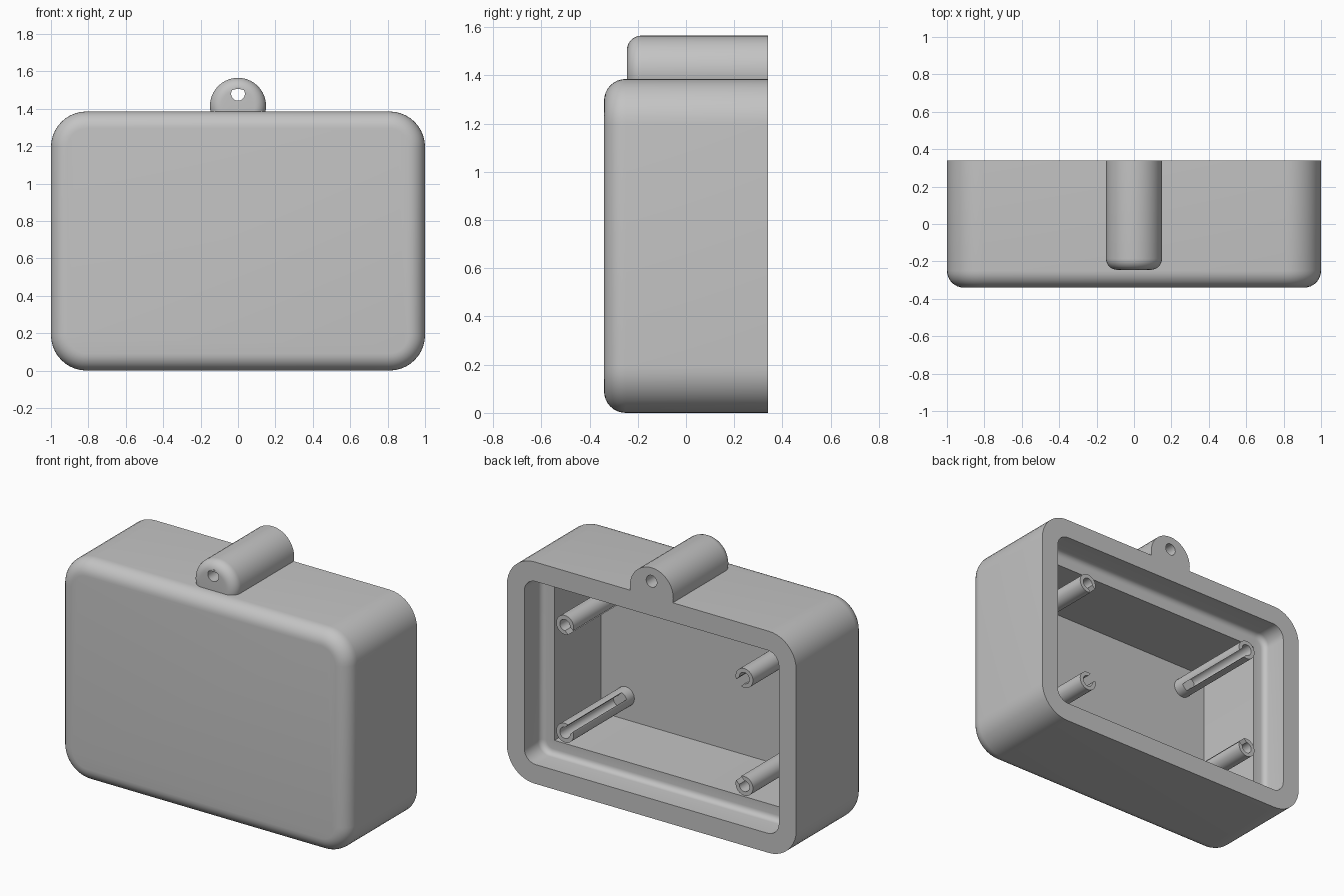
import bpy, bmesh
from math import pi, sin, cos, asin, radians

cube = bpy.data.objects.get("Cube")
if cube:
    bpy.data.objects.remove(cube)

grey = bpy.data.materials.new("plain grey")
grey.use_nodes = True
grey.diffuse_color = (0.55, 0.55, 0.55, 1)
grey.node_tree.nodes["Principled BSDF"].inputs["Base Color"].default_value = (0.55, 0.55, 0.55, 1)

BACK = 0.34
MID_Z = 0.6925


def arc(cx, cz, r, start, end, steps):
    """Points (x, z) along an arc, angles in radians."""
    angles = [start + (end - start) * i / steps for i in range(steps + 1)]
    return [(cx + r * cos(a), cz + r * sin(a)) for a in angles]


def circle(cz, r, steps=40):
    return arc(0, cz, r, 0, 2 * pi, steps)[:-1]


def rounded_rect(hx, hz, r):
    points = []
    for quarter, (sx, sz) in enumerate([(1, 1), (-1, 1), (-1, -1), (1, -1)]):
        start = quarter * pi / 2
        points += arc(sx * (hx - r), MID_Z + sz * (hz - r), r, start, start + pi / 2, 10)
    return points


def loft(name, rings, cap=True):
    """Bridge (y, outline) rings; cap the ends, or join last ring to first."""
    bm = bmesh.new()
    loops = [[bm.verts.new((x, y, z)) for x, z in outline] for y, outline in rings]
    pairs = list(zip(loops, loops[1:]))
    if cap:
        bm.faces.new(loops[0])
        bm.faces.new(loops[-1])
    else:
        pairs.append((loops[-1], loops[0]))
    count = len(loops[0])
    for a, b in pairs:
        for i in range(count):
            j = (i + 1) % count
            bm.faces.new((a[i], a[j], b[j], b[i]))
    bmesh.ops.recalc_face_normals(bm, faces=bm.faces)
    mesh = bpy.data.meshes.new(name)
    bm.to_mesh(mesh)
    bm.free()
    mesh.materials.append(grey)
    obj = bpy.data.objects.new(name, mesh)
    bpy.context.collection.objects.link(obj)
    bpy.ops.object.select_all(action='DESELECT')
    obj.select_set(True)
    bpy.context.view_layer.objects.active = obj
    bpy.ops.object.shade_smooth_by_angle(angle=radians(30))
    return obj


def fillet(radius, steps=8):
    """(inset, depth) pairs rolling from a flat end face onto the side wall."""
    return [(radius * (1 - sin(t)), radius * (1 - cos(t)))
            for t in (pi / 2 * i / steps for i in range(steps + 1))]


# Case shell: filleted front, open back, lid recess, ledge and square pocket
rings = [(-BACK + d, rounded_rect(1 - i, MID_Z - i, 0.19 - i)) for i, d in fillet(0.09)]
rings.append((BACK, rounded_rect(1, MID_Z, 0.19)))
rings.append((BACK, rounded_rect(0.88, 0.572, 0.08)))
rings += [(0.17 + d, rounded_rect(0.88 - i, 0.572 - i, 0.08 - i))
          for i, d in reversed(fillet(0.035, 5))]
rings += [(y, rounded_rect(0.79, 0.4825, 0.001)) for y in (0.17, -0.29)]
loft("case_shell", rings)

# Hanging lug: round bar with a filleted front and a hole along its length
LUG_Z, HOLE_Z, HOLE_R = 1.415, 1.48, 0.037
rings = [(-0.245 + d, circle(LUG_Z, 0.15 - i)) for i, d in fillet(0.06)]
rings.append((BACK, circle(LUG_Z, 0.15)))
rings += [(y, circle(HOLE_Z, HOLE_R)) for y in (BACK, -0.245)]
loft("hanging_lug", rings, cap=False)

# Four slotted screw posts, each slot turned to the middle of the case
R, BORE, HALF_SLOT = 0.06, 0.035, 0.024
for side, sx in (("left", 1), ("right", -1)):
    for level, sz in (("upper", 1), ("lower", -1)):
        px, pz = sx * 0.62, MID_Z + sz * 0.337
        facing = {(1, 1): 5, (-1, 1): 7, (-1, -1): 1, (1, -1): 3}[sx, sz] * pi / 4
        outer, inner = asin(HALF_SLOT / R), asin(HALF_SLOT / BORE)
        outline = arc(px, pz, R, facing + outer, facing + 2 * pi - outer, 28)
        outline += arc(px, pz, BORE, facing + 2 * pi - inner, facing + inner, 20)
        loft(f"{level}_{side}_post", [(-0.23, outline), (0.31, outline)])
        foot = arc(px, pz, R, 0, 2 * pi, 28)[:-1]
        loft(f"{level}_{side}_post_foot", [(-0.30, foot), (-0.22, foot)])
